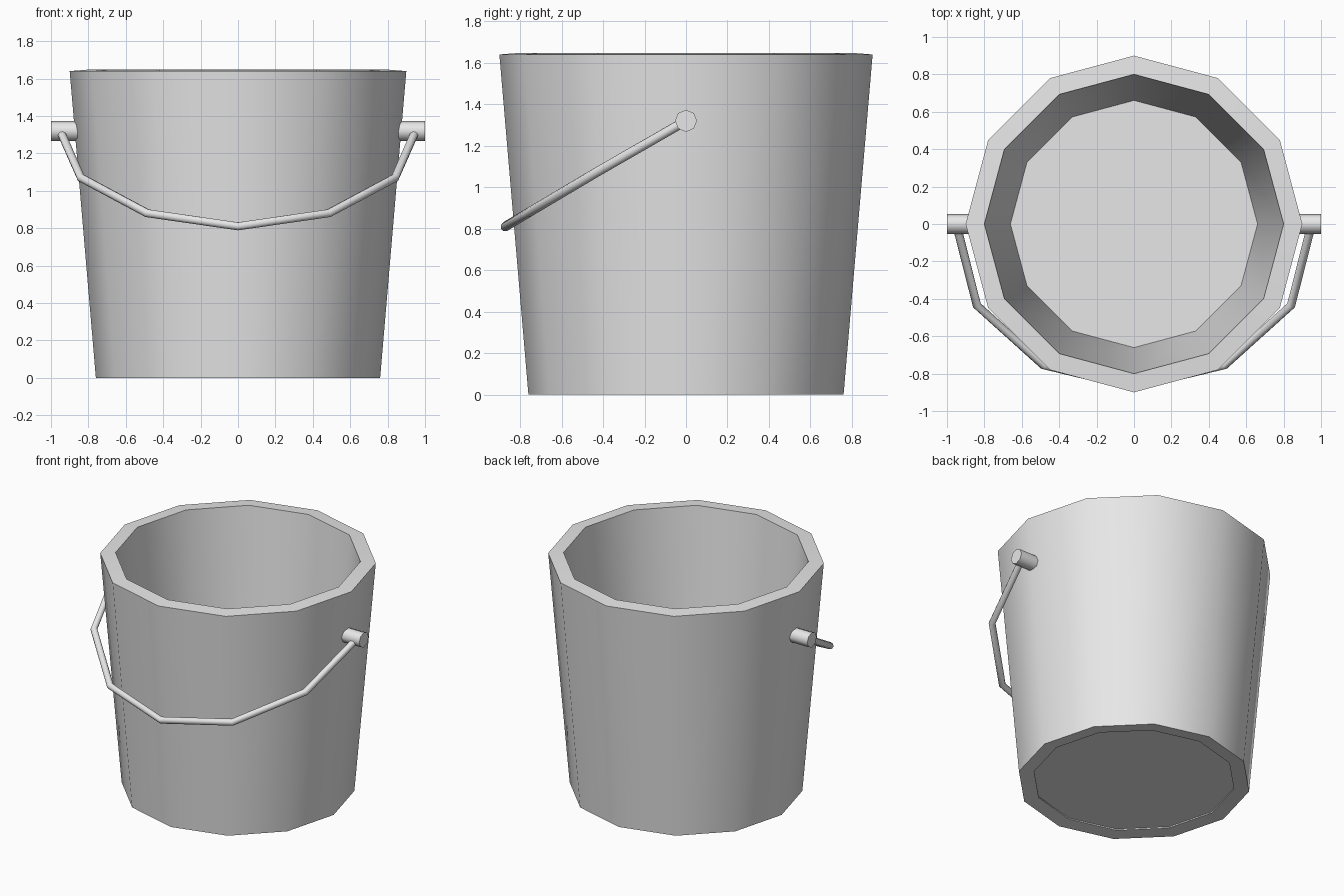
import bpy
import bmesh
from math import cos, sin, radians, tau

cube = bpy.data.objects.get("Cube")
if cube:
    bpy.data.objects.remove(cube, do_unlink=True)

SIDES = 12

grey = bpy.data.materials.new("light_grey_metal")
grey.use_nodes = True
grey.diffuse_color = (0.8, 0.8, 0.8, 1)
grey.node_tree.nodes["Principled BSDF"].inputs["Base Color"].default_value = grey.diffuse_color


def finish(obj):
    """Give the part its colour and smooth shading with sharp rims."""
    obj.data.materials.clear()
    obj.data.materials.append(grey)
    bpy.ops.object.select_all(action="DESELECT")
    obj.select_set(True)
    bpy.context.view_layer.objects.active = obj
    bpy.ops.object.shade_smooth_by_angle(angle=radians(50))


def add_mesh(name, bm):
    bmesh.ops.recalc_face_normals(bm, faces=bm.faces)
    mesh = bpy.data.meshes.new(name)
    bm.to_mesh(mesh)
    bm.free()
    obj = bpy.data.objects.new(name, mesh)
    bpy.context.collection.objects.link(obj)
    finish(obj)
    return obj


# Tapered wall: a closed (radius, height) section turned round the axis
section = [(0.76, 0), (0.9, 1.64), (0.8, 1.648), (0.66, 0.009)]
bm = bmesh.new()
rings = []
for radius, z in section:
    rings.append([bm.verts.new((radius * cos(tau * i / SIDES),
                                radius * sin(tau * i / SIDES), z))
                  for i in range(SIDES)])
for k in range(len(rings)):
    a, b = rings[k], rings[(k + 1) % len(rings)]
    for i in range(SIDES):
        j = (i + 1) % SIDES
        bm.faces.new((a[i], a[j], b[j], b[i]))
add_mesh("bucket_wall", bm)

# Floor set just inside the lower rim
bm = bmesh.new()
bm.faces.new([bm.verts.new((0.662 * cos(tau * i / SIDES),
                            0.662 * sin(tau * i / SIDES), 0.018))
              for i in range(SIDES)])
floor = add_mesh("bucket_floor", bm)
if floor.data.polygons[0].normal.z < 0:
    floor.data.flip_normals()

# Handle pegs on both sides
for side, name in ((1, "left_peg"), (-1, "right_peg")):
    bpy.ops.mesh.primitive_cylinder_add(
        vertices=8, radius=0.053, depth=0.15,
        location=(side * 0.925, 0, 1.32), rotation=(0, radians(90), 0))
    peg = bpy.context.object
    peg.name = name
    finish(peg)

# Bent wire handle hanging forward, mirrored across the middle
half = [(0.95, 0, 1.32), (0.84, -0.435, 1.07), (0.485, -0.755, 0.88)]
path = half + [(0, -0.872, 0.81)] + [(-x, y, z) for x, y, z in reversed(half)]
curve = bpy.data.curves.new("handle", "CURVE")
curve.dimensions = "3D"
curve.bevel_depth = 0.023
curve.bevel_resolution = 2
curve.use_fill_caps = True
spline = curve.splines.new("POLY")
spline.points.add(len(path) - 1)
for point, co in zip(spline.points, path):
    point.co = (*co, 1)
handle = bpy.data.objects.new("handle", curve)
bpy.context.collection.objects.link(handle)
bpy.ops.object.select_all(action="DESELECT")
handle.select_set(True)
bpy.context.view_layer.objects.active = handle
bpy.ops.object.convert(target="MESH")
finish(bpy.context.object)
